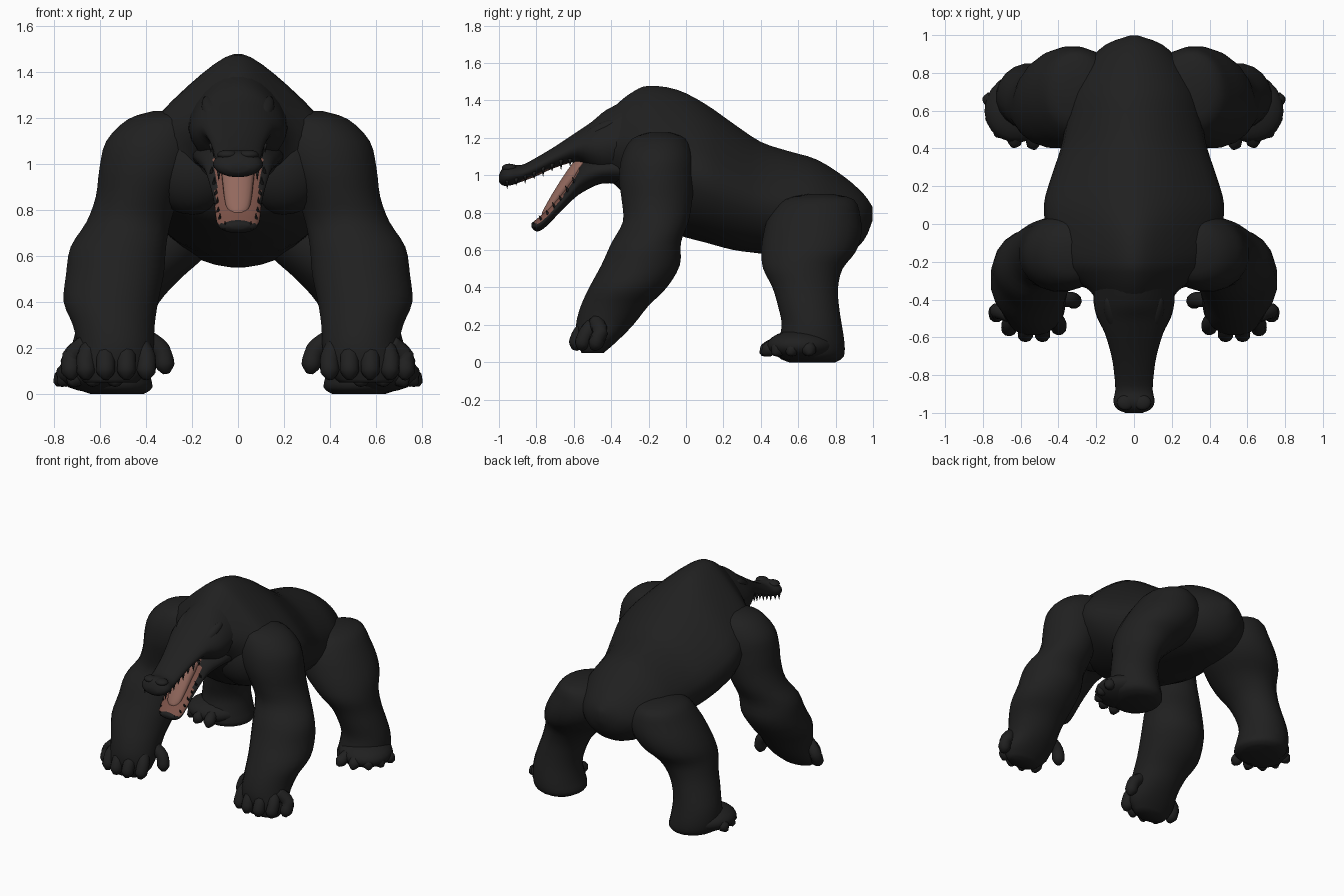
import bpy, bmesh, math
from mathutils import Vector, Matrix

if "Cube" in bpy.data.objects:
    bpy.data.objects.remove(bpy.data.objects["Cube"])


def material(name, rgb):
    m = bpy.data.materials.new(name)
    m.diffuse_color = (*rgb, 1)
    m.use_nodes = True
    m.node_tree.nodes["Principled BSDF"].inputs["Base Color"].default_value = m.diffuse_color
    return m


HIDE = material("dark hide", (0.0145, 0.0145, 0.0145))
GUM = material("gum", (0.20, 0.085, 0.065))
TONGUE = material("tongue pink", (0.29, 0.14, 0.11))


def finish(name, bm, mats, mirror=False):
    bmesh.ops.recalc_face_normals(bm, faces=bm.faces)
    for f in bm.faces:
        f.smooth = True
    me = bpy.data.meshes.new(name)
    bm.to_mesh(me)
    bm.free()
    ob = bpy.data.objects.new(name, me)
    bpy.context.collection.objects.link(ob)
    for m in mats:
        me.materials.append(m)
    if mirror:
        ob.modifiers.new("mirror", 'MIRROR').use_mirror_merge = False
    return ob


def spline(rows, n=3):
    # Catmull-Rom interpolation so the skin passes through every section
    out = []
    for i in range(len(rows) - 1):
        a, b = rows[max(i - 1, 0)], rows[i]
        c, d = rows[i + 1], rows[min(i + 2, len(rows) - 1)]
        for k in range(n):
            t = k / n
            out.append([0.5 * (2 * q + (r - p) * t + (2 * p - 5 * q + 4 * r - s) * t * t
                               + (3 * q - p - 3 * r + s) * t ** 3)
                        for p, q, r, s in zip(a, b, c, d)])
    return out + [list(rows[-1])]


def skin(bm, rings):
    vs = [[bm.verts.new(p) for p in ring] for ring in rings]
    n = len(vs[0])
    for a, b in zip(vs, vs[1:]):
        for i in range(n):
            j = (i + 1) % n
            bm.faces.new((a[i], a[j], b[j], b[i]))
    bm.faces.new(vs[0])
    bm.faces.new(vs[-1])


def angles(n):
    return [2 * math.pi * (i + 0.5) / n for i in range(n)]


def body_loft(name, rows, mats=(HIDE,), n=24):
    # rows: y, top z, bottom z, half width, pinch of the upper half
    bm = bmesh.new()
    rings = []
    for y, zt, zb, hw, pinch in spline(rows):
        zc, zh, hw = (zt + zb) / 2, max((zt - zb) / 2, .004), max(hw, .004)
        rings.append([(hw * math.cos(t) * (1 - pinch * max(math.sin(t), 0)),
                       y, zc + zh * math.sin(t)) for t in angles(n)])
    skin(bm, rings)
    return finish(name, bm, mats)


def limb_loft(name, rows, n=20):
    # rows: z, min x, max x, min y, max y
    bm = bmesh.new()
    rings = [[((x0 + x1) / 2 + (x1 - x0) / 2 * math.cos(t),
               (y0 + y1) / 2 + (y1 - y0) / 2 * math.sin(t), z) for t in angles(n)]
             for z, x0, x1, y0, y1 in spline(rows)]
    skin(bm, rings)
    return finish(name, bm, [HIDE], True)


def digits(name, paths, radius, n=10):
    # rounded fingers along three-point paths
    bm = bmesh.new()
    for path in paths:
        pts = [Vector(p) for p in spline(path, 4)]
        tip = pts[-1] + (pts[-1] - pts[-2]).normalized() * radius * 0.5
        pts.append(tip)
        rings = []
        for i, p in enumerate(pts):
            d = pts[min(i + 1, len(pts) - 1)] - pts[max(i - 1, 0)]
            q = d.to_track_quat('Z', 'Y')
            left = len(pts) - 1 - i
            r = radius * (0.35 if left == 0 else 0.8 if left == 1 else 1)
            rings.append([p + q @ Vector((r * math.cos(t), r * math.sin(t), 0)) for t in angles(n)])
        skin(bm, rings)
    return finish(name, bm, [HIDE], True)


def ball(name, c, s, rot=(0, 0, 0), mat=HIDE):
    bm = bmesh.new()
    bmesh.ops.create_uvsphere(bm, u_segments=20, v_segments=12, radius=1)
    rx, ry, rz = (Matrix.Rotation(math.radians(a), 4, ax) for a, ax in zip(rot, "XYZ"))
    bm.transform(Matrix.Translation(c) @ rz @ ry @ rx @ Matrix.Diagonal((*s, 1)))
    return finish(name, bm, [mat], True)


# Torso: humped shoulders falling to the rump
body_loft("torso", [
    (-.45, 1.30, 1.00, .17, .3), (-.36, 1.39, .93, .23, .4), (-.28, 1.45, .82, .33, .5),
    (-.20, 1.48, .74, .42, .56), (-.05, 1.46, .68, .46, .54), (.10, 1.385, .64, .48, .43),
    (.25, 1.28, .60, .44, .35), (.40, 1.18, .58, .39, .3), (.55, 1.13, .56, .36, .25),
    (.70, 1.085, .55, .33, .2), (.85, .99, .57, .25, .15), (.95, .90, .65, .15, .1),
    (.998, .83, .76, .02, 0)], n=32)
ball("chest_muscles", (.20, -.20, .98), (.20, .15, .20), (0, 0, 12))

# Arms
limb_loft("arms", [
    (1.23, .27, .37, -.19, -.09), (1.195, .17, .48, -.29, 0), (1.10, .15, .575, -.345, .04),
    (.98, .18, .605, -.36, .045), (.86, .25, .62, -.345, .035), (.75, .29, .66, -.34, .015),
    (.64, .31, .73, -.40, -.025), (.52, .32, .75, -.455, -.03), (.40, .345, .76, -.52, -.10),
    (.30, .36, .72, -.565, -.20), (.20, .365, .70, -.59, -.28), (.11, .38, .71, -.58, -.37),
    (.05, .44, .67, -.56, -.44)])
digits("fingers", [[(x0, -.48, .22), (x1, y + .03, .16), (x1, y, .085)] for x0, x1, y in
                   ((.43, .40, -.555), (.49, .485, -.59), (.57, .575, -.59),
                    (.63, .66, -.56), (.66, .725, -.49))], .042)
digits("thumbs", [[(.40, -.40, .24), (.335, -.40, .19), (.315, -.41, .11)]], .042)

# Legs and feet, thighs running out to splayed ankles
limb_loft("legs", [
    (.90, .25, .37, .66, .78), (.87, .16, .46, .52, .90), (.78, .08, .53, .44, .935),
    (.68, .09, .59, .41, .94), (.59, .15, .63, .40, .91), (.50, .25, .65, .41, .84),
    (.40, .34, .67, .46, .815), (.30, .385, .70, .49, .82), (.20, .40, .725, .51, .835),
    (.10, .385, .73, .49, .85), (.03, .37, .71, .49, .845), (0, .41, .64, .55, .80)])
ball("feet", (.60, .62, .09), (.20, .18, .085), (0, 0, -40))
digits("toes", [[(.58 + (x - .58) * .3, .63 + (y - .63) * .3, .10),
                 (.58 + (x - .58) * .75, .63 + (y - .63) * .75, .09), (x, y, .055)]
                for x, y in ((.78, .66), (.765, .56), (.72, .48), (.635, .425), (.53, .415))], .038)

# Cranium and long upper jaw
upper = [(-.28, 1.42, .98, .22, .3), (-.42, 1.355, .98, .215, .25), (-.50, 1.29, 1.02, .195, .15),
         (-.58, 1.235, 1.07, .155, .1), (-.70, 1.155, 1.04, .12, .1), (-.80, 1.095, .995, .105, .1),
         (-.88, 1.055, .965, .10, .1), (-.94, 1.06, .945, .11, .1), (-.98, 1.04, .945, .09, 0),
         (-1.0, 1.00, .965, .045, 0)]
head = body_loft("upper_jaw", upper, (HIDE, GUM))
for f in head.data.polygons:
    if f.normal.z < -.75 and -.88 < f.center.y < -.60 and abs(f.center.x) < .055:
        f.material_index = 1

# Lower jaw, gums on its upper face
lower = [(-.33, 1.12, .95, .20, 0), (-.45, 1.10, .955, .185, 0), (-.55, 1.08, .91, .15, 0),
         (-.61, .98, .865, .125, 0), (-.68, .885, .795, .105, 0), (-.76, .80, .715, .095, 0),
         (-.80, .765, .70, .08, 0), (-.825, .745, .72, .04, 0)]
jaw = body_loft("lower_jaw", lower, (HIDE, GUM))
for f in jaw.data.polygons:
    if (f.normal.z > .4 and f.normal.y < 0 and -.81 < f.center.y < -.55
            and abs(f.center.x) < .098):
        f.material_index = 1

# Tongue bulging up out of the lower jaw
body_loft("tongue", [(-.55, 1.10, 1.0, .08, 0), (-.59, 1.085, .95, .078, 0),
                     (-.65, 1.005, .88, .07, 0), (-.71, .91, .81, .06, 0),
                     (-.75, .84, .77, .045, 0), (-.77, .80, .78, .015, 0)], (TONGUE,), 16)

# Teeth along both jaws
bm = bmesh.new()


def tooth(x, y, z, up, h):
    rot = Matrix.Rotation(.5 if up else math.pi, 4, 'X')
    bmesh.ops.create_cone(bm, cap_ends=True, segments=6, radius1=.012, radius2=.001, depth=h,
                          matrix=Matrix.Translation((x, y, z)) @ rot)


def sample(rows, y):
    for a, b in zip(rows, rows[1:]):
        if a[0] >= y >= b[0]:
            t = (a[0] - y) / (a[0] - b[0])
            return [p + (q - p) * t for p, q in zip(a, b)]


for i in range(8):
    y = -.62 - i * .048
    _, zt, zb, hw, _ = sample(upper, y)
    tooth(hw * .82, y, zb + .01, False, .055 if i % 2 else .04)
for i in range(7):
    y = -.60 - i * .035
    _, zt, zb, hw, _ = sample(lower, y)
    tooth(hw * .88, y, zt - .022, True, .05 if i % 2 else .035)
finish("teeth", bm, [HIDE], True)

# Brow ridges and nostrils
ball("brow_ridges", (.115, -.47, 1.235), (.04, .11, .035), (30, 0, -12))
ball("nostrils", (.045, -.945, 1.04), (.045, .04, .022))
